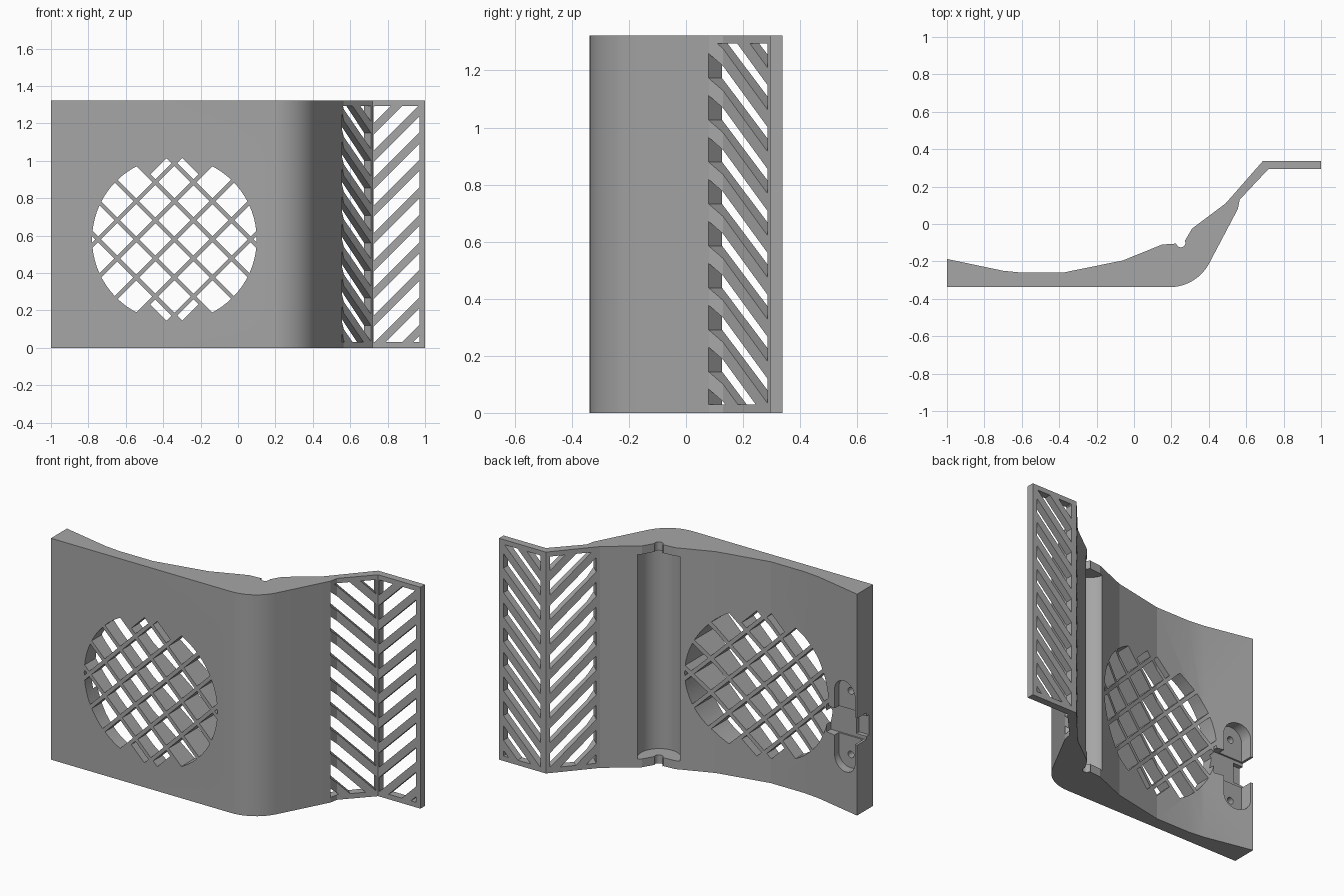
import bpy, bmesh
from math import sin, cos, pi, radians, sqrt
from mathutils import Matrix, Vector

if "Cube" in bpy.data.objects:
    bpy.data.objects.remove(bpy.data.objects["Cube"])

HEIGHT = 1.323
grey = bpy.data.materials.new("plain grey")
grey.use_nodes = True
grey.diffuse_color = (0.38, 0.38, 0.38, 1)
grey.node_tree.nodes["Principled BSDF"].inputs["Base Color"].default_value = (0.38, 0.38, 0.38, 1)


def prisms(name, polygons, depth, frame, z_limits=None):
    """Extrude flat outlines by depth along the local z of the frame."""
    bm = bmesh.new()
    for outline in polygons:
        bm.faces.new([bm.verts.new((a, b, 0)) for a, b in outline])
    if z_limits:
        for limit, side in zip(z_limits, (-1, 1)):
            bmesh.ops.bisect_plane(bm, geom=bm.verts[:] + bm.edges[:] + bm.faces[:],
                                   plane_co=(0, limit, 0), plane_no=(0, side, 0), clear_outer=True)
    grown = bmesh.ops.extrude_face_region(bm, geom=bm.faces[:], use_keep_orig=True)
    moved = [g for g in grown["geom"] if isinstance(g, bmesh.types.BMVert)]
    bmesh.ops.translate(bm, verts=moved, vec=(0, 0, depth))
    bmesh.ops.recalc_face_normals(bm, faces=bm.faces)
    bm.transform(frame)
    mesh = bpy.data.meshes.new(name)
    bm.to_mesh(mesh)
    bm.free()
    obj = bpy.data.objects.new(name, mesh)
    bpy.context.collection.objects.link(obj)
    return obj


def subtract(target, cutter):
    """Cut one solid out of another and discard the cutter."""
    mod = target.modifiers.new("cut", "BOOLEAN")
    mod.operation, mod.solver, mod.object = "DIFFERENCE", "EXACT", cutter
    mod.use_self = True
    bpy.context.view_layer.objects.active = target
    bpy.ops.object.modifier_apply(modifier=mod.name)
    bpy.data.objects.remove(cutter)


def frame(x_axis, y_axis, origin):
    x, y = Vector(x_axis).normalized(), Vector(y_axis).normalized()
    m = Matrix((x, y, x.cross(y))).transposed().to_4x4()
    return Matrix.Translation(origin) @ m


def arc(cx, cy, r, start, end, steps):
    angles = [radians(start + (end - start) * i / steps) for i in range(steps + 1)]
    return [(cx + r * cos(a), cy + r * sin(a)) for a in angles]


def rect(a0, a1, b0, b1):
    return [(a0, b0), (a1, b0), (a1, b1), (a0, b1)]


def upright(z):
    return Matrix.Translation((0, 0, z))


# Curved wall with angled flange, drawn in plan
outline = [(-1, -0.338)] + arc(0.19, -0.098, 0.24, -90, -29, 10)
outline += [(0.555, 0.08), (0.565, 0.13), (0.72, 0.295), (1, 0.295), (1, 0.338), (0.69, 0.338),
            (0.49, 0.11), (0.33, -0.01), (0.31, -0.025), (0.272, -0.09)]
outline += arc(0.25, -0.1, 0.025, 0, -180, 12)
outline += [(0.222, -0.105), (0.15, -0.11), (-0.06, -0.195), (-0.38, -0.26),
            (-0.6, -0.26), (-0.7, -0.25), (-1, -0.187)]
wall = prisms("wall_panel", [outline], HEIGHT, upright(0))

# Round opening crossed by a diagonal lattice
facing_back = frame((1, 0, 0), (0, 0, 1), (-0.34, 0.3, 0.58))
opening = prisms("round_opening", [arc(0, 0, 0.44, 0, 355, 71)], 0.9, facing_back)
diagonal = frame((1, 0, 1), (-1, 0, 1), (-0.34, 0.4, 0.58))
PITCH, HALF_BAR = 0.144, 0.011
for turn in (0, pi / 2):
    bars = [rect(i * PITCH - HALF_BAR, i * PITCH + HALF_BAR, -0.6, 0.6) for i in range(-2, 3)]
    turned = diagonal @ Matrix.Rotation(turn, 4, "Z")
    subtract(opening, prisms("lattice_bars", bars, 1.1, turned))
# Filled corners at the top and bottom of the opening
for turn in (0, pi):
    turned = diagonal @ Matrix.Rotation(turn, 4, "Z")
    for a, b in ((0.134, 0.337), (0.337, 0.134), (0.278, 0.278)):
        subtract(opening, prisms("filled_corner", [rect(a, 0.6, b, 0.6)], 1.1, turned))
subtract(wall, opening)

# Chevron slots, mirrored about the fold of the flange
SLOT_PITCH, SLOT = 0.147, 0.086
slope = Vector((0.565 - 0.72, 0.13 - 0.295, 0))


def slots(near, far):
    starts = [0.021 + SLOT_PITCH * k for k in range(-2, 9)]
    return [[(near, z + near), (far, z + far), (far, z + SLOT + far), (near, z + SLOT + near)]
            for z in starts]


fold = Vector((0.72, 0.295, 0))
limits = (0.03, 1.294)
for name, along, near, far in (("sloped_slots", slope, 0.012, 0.27),
                               ("flange_slots", Vector((1, 0, 0)), 0.005, 0.25)):
    plane = frame(along, (0, 0, 1), fold)
    plane = plane @ Matrix.Translation((0, 0, -0.15))
    subtract(wall, prisms(name, slots(near, far), 0.3, plane, limits))

# Hinge trough behind the bend
subtract(wall, prisms("hinge_trough", [arc(0.24, -0.09, 0.12, 0, 354.375, 63)], HEIGHT - 0.1, upright(0.05)))

# Latch seat on the back at the free edge
LATCH_X, LATCH_Z, EAR = -0.905, 0.5, 0.08
seat_frame = frame((1, 0, 0), (0, 0, 1), (LATCH_X, 0, LATCH_Z))
capsule = arc(0, 0.19, EAR, 0, 180, 32) + arc(0, -0.19, EAR, 180, 360, 32)
subtract(wall, prisms("latch_seat", [capsule], 0.265, seat_frame))
subtract(wall, prisms("latch_channel", [rect(-0.2, 0.14, -0.08, 0.08)], 0.275, seat_frame))
subtract(wall, prisms("latch_notch", [rect(-0.2, -0.03, -0.06, 0.06)], 0.3, seat_frame))
screw_holes = [arc(0, z, 0.02, 0, 345, 23) for z in (-0.19, 0.19)]
subtract(wall, prisms("screw_holes", screw_holes, 0.31, seat_frame))

# Finish
wall.data.materials.clear()
wall.data.materials.append(grey)
for poly in wall.data.polygons:
    poly.material_index = 0
bpy.ops.object.select_all(action="DESELECT")
wall.select_set(True)
bpy.context.view_layer.objects.active = wall
bpy.ops.object.shade_smooth_by_angle(angle=radians(8))
